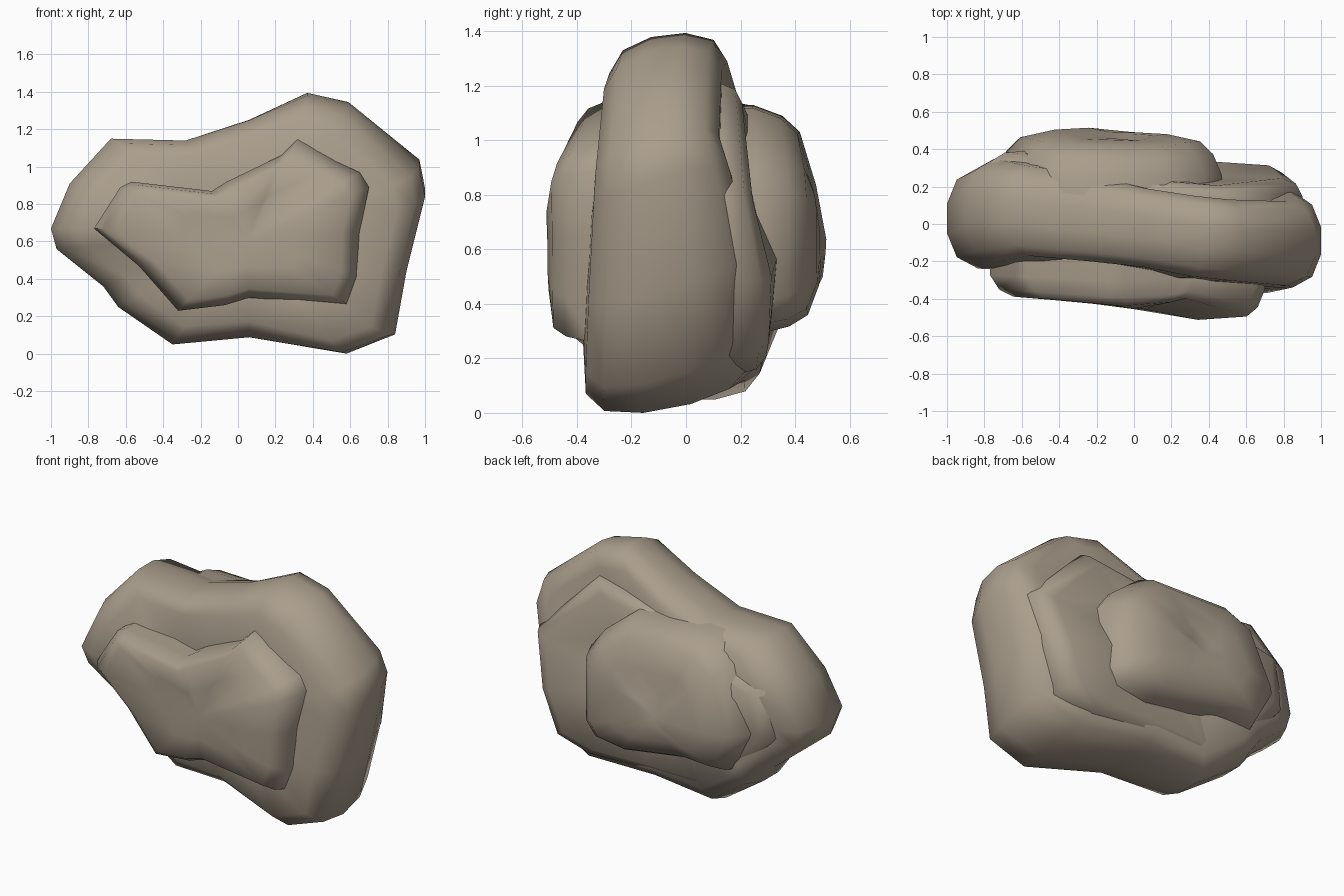
import bpy
import bmesh
import math

default_cube = bpy.data.objects.get("Cube")
if default_cube:
    bpy.data.objects.remove(default_cube, do_unlink=True)

# Single weathered stone colour
stone = bpy.data.materials.new("warm_grey_stone")
stone.use_nodes = True
stone_colour = (0.4, 0.34, 0.262, 1)
stone.diffuse_color = stone_colour
shader = stone.node_tree.nodes["Principled BSDF"]
shader.inputs["Base Color"].default_value = stone_colour
shader.inputs["Roughness"].default_value = 0.9


def build_rock(name, outline, centre, rings, tilt=0.0):
    """Loft an outline of (x, z, front, back) points through (scale, depth) rings."""
    mesh = bpy.data.meshes.new(name)
    rock = bpy.data.objects.new(name, mesh)
    bpy.context.collection.objects.link(rock)
    bm = bmesh.new()
    centre_x, centre_z = centre
    loops = []
    for scale, depth in rings:
        loop = []
        for x, z, front, back in outline:
            px = centre_x + (x - centre_x) * scale
            pz = centre_z + (z - centre_z) * scale
            py = front + (back - front) * depth
            # The taller end leans, so its underside rises towards the back
            pz += tilt * max(px, 0) * py
            loop.append(bm.verts.new((px, py, pz)))
        loops.append(loop)

    # Skin between neighbouring rings
    count = len(outline)
    for lower, upper in zip(loops, loops[1:]):
        for i in range(count):
            j = (i + 1) % count
            bm.faces.new((lower[i], lower[j], upper[j], upper[i]))

    # Fan caps on both ends
    for loop in (loops[0], loops[-1]):
        middle_y = sum(v.co.y for v in loop) / count
        hub = bm.verts.new((centre_x, middle_y, centre_z))
        for i in range(count):
            bm.faces.new((loop[i], loop[(i + 1) % count], hub))

    bmesh.ops.recalc_face_normals(bm, faces=bm.faces[:])
    bm.to_mesh(mesh)
    bm.free()
    mesh.materials.append(stone)
    return rock


# Main boulder: wide body with a tall shoulder at its left end
boulder_outline = [
    (-1, .66, -.25, .31), (-.9, .9, -.22, .36), (-.68, 1.14, -.18, .32),
    (-.28, 1.13, -.21, .27), (.06, 1.24, -.24, .2), (.37, 1.385, -.29, .16),
    (.59, 1.34, -.31, .14), (.97, 1.04, -.34, .13), (1, .88, -.35, .17),
    (.9, .47, -.37, .25), (.84, .14, -.38, .2), (.58, .02, -.38, .24),
    (.06, .08, -.29, .29), (-.35, .04, -.2, .28), (-.64, .24, -.19, .35),
    (-.72, .35, -.19, .36), (-.97, .55, -.22, .3),
]
boulder_rings = [
    (.5, 0), (.84, .02), (.95, .13), (1, .36),
    (1, .64), (.95, .87), (.84, .98), (.5, 1),
]
boulder = build_rock("main_boulder", boulder_outline, (.05, .64),
                     boulder_rings, tilt=.32)

# Back shoulder: fills out the rear below the tall lobe
shoulder_outline = [
    (.9, .79, 0, .25), (.5, 1.2, 0, .21), (.1, 1.13, 0, .24),
    (-.4, 1.01, 0, .37), (-.8, .9, 0, .39), (-.85, .6, 0, .36),
    (-.6, .3, 0, .34), (-.3, .13, 0, .29), (.06, .14, 0, .3),
    (.5, .13, 0, .3), (.72, .2, 0, .31), (.82, .47, 0, .32),
]
shoulder_rings = [(1, 0), (1, .6), (.96, .86), (.87, .98), (.5, 1.04)]
shoulder = build_rock("back_shoulder", shoulder_outline, (.05, .64),
                      shoulder_rings)

# Front slab: a raised plate emerging from the front face
front_shape = [
    (-.77, .66), (-.63, .88), (-.57, .91), (-.14, .86), (-.06, .91),
    (.23, 1.05), (.32, 1.14), (.52, 1.02), (.65, .96), (.7, .88),
    (.65, .64), (.64, .4), (.59, .25), (.06, .29), (-.07, .25),
    (-.32, .22), (-.53, .46),
]
front_outline = [(x, z, -.46 - .075 * x + .3 * max(0, z - .9), 0)
                 for x, z in front_shape]
front_rings = [(.45, 0), (.85, .035), (.94, .13), (1, .32), (1, 1)]
front_slab = build_rock("front_slab", front_outline, (.05, .6), front_rings)

# Back slab: a smaller, rounder plate emerging from the back face
back_shape = [
    (.47, .82), (.37, .95), (.17, 1.11), (-.39, 1.12), (-.57, 1.02),
    (-.73, .62), (-.58, .35), (-.33, .36), (.18, .28), (.4, .31), (.47, .4),
]
back_outline = [(x, z, 0, .495 - .02 * x - .2 * max(0, z - .9))
                for x, z in back_shape]
back_rings = [(1, 0), (1, .54), (.92, .77), (.8, .91), (.5, .99), (.2, 1.01)]
back_slab = build_rock("back_slab", back_outline, (-.12, .63), back_rings)

# Rest the whole rock on the ground
rocks = [boulder, shoulder, front_slab, back_slab]
lowest = min(v.co.z for rock in rocks for v in rock.data.vertices)
bpy.ops.object.select_all(action="DESELECT")
for rock in rocks:
    for v in rock.data.vertices:
        v.co.z -= lowest
    rock.select_set(True)
bpy.context.view_layer.objects.active = boulder
bpy.ops.object.shade_smooth_by_angle(angle=math.radians(70))
